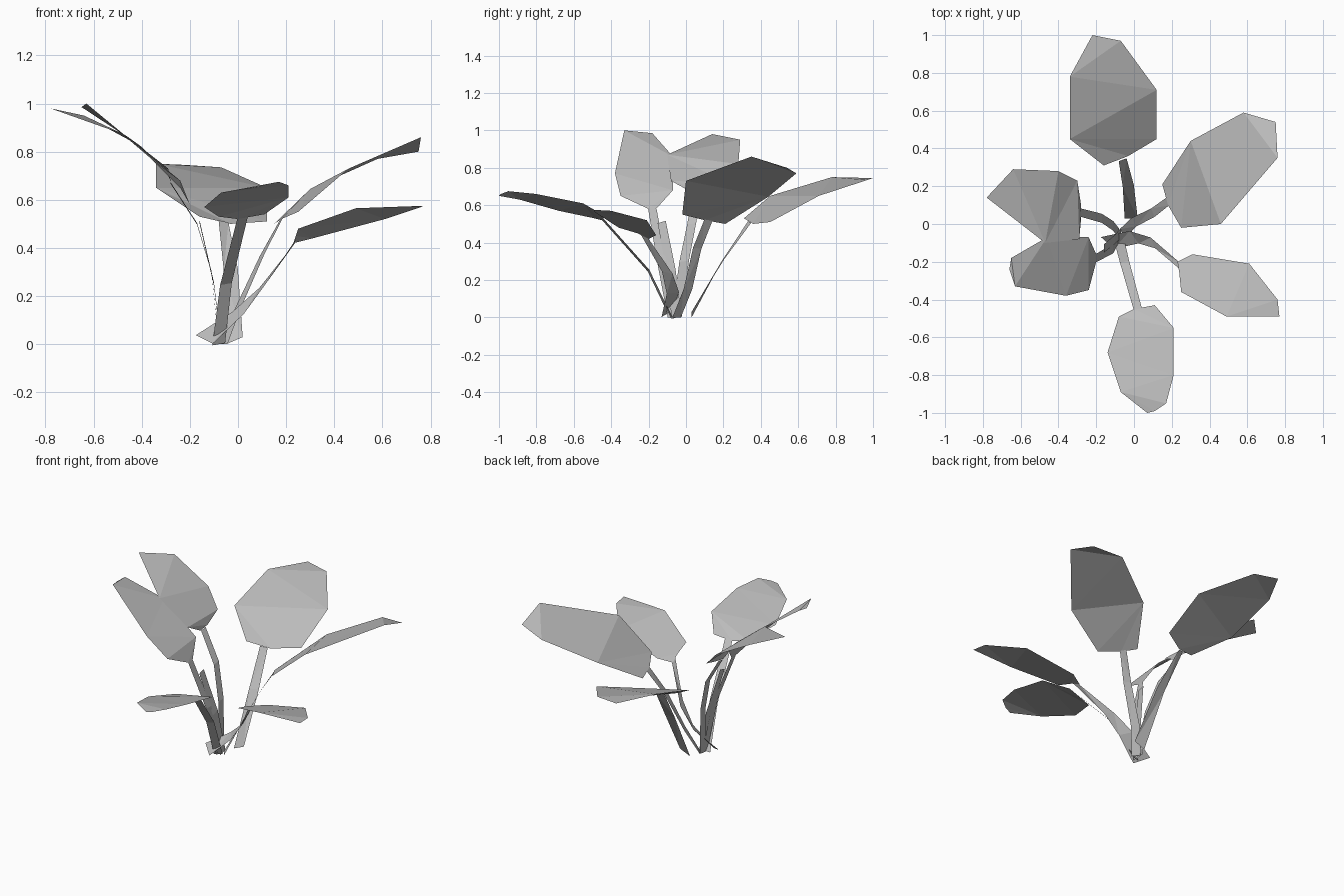
import bpy
import bmesh
from mathutils import Vector

cube = bpy.data.objects.get("Cube")
if cube:
    bpy.data.objects.remove(cube, do_unlink=True)

# Single flat grey for the whole plant
grey = bpy.data.materials.new("plain_grey")
grey.use_nodes = True
colour = (0.5, 0.5, 0.5, 1)
grey.diffuse_color = colour
grey.node_tree.nodes["Principled BSDF"].inputs["Base Color"].default_value = colour

TIP_WIDTH = 0.045


def sheet(name, left_edge, right_edge):
    """Skin a thin sheet between two matching edge paths, facing upward."""
    bm = bmesh.new()
    rows = [(bm.verts.new(a), bm.verts.new(b)) for a, b in zip(left_edge, right_edge)]
    for (a, b), (d, c) in zip(rows, rows[1:]):
        bm.faces.new((a, b, c, d))
    bmesh.ops.triangulate(bm, faces=bm.faces[:])
    bm.normal_update()
    if sum(f.normal.z * f.calc_area() for f in bm.faces) < 0:
        bmesh.ops.reverse_faces(bm, faces=bm.faces[:])
    mesh = bpy.data.meshes.new(name)
    bm.to_mesh(mesh)
    bm.free()
    mesh.materials.append(grey)
    obj = bpy.data.objects.new(name, mesh)
    bpy.context.scene.collection.objects.link(obj)
    return obj


def stem(name, path, tip_across, base_across=None, base_width=0.055):
    """Flat ribbon along a path, twisting and tapering from base to tip."""
    tip_side = Vector(tip_across).normalized()
    base_side = Vector(base_across or tip_across).normalized()
    left_edge, right_edge = [], []
    for i, point in enumerate(path):
        blend = i / (len(path) - 1)
        side = base_side.lerp(tip_side, blend).normalized()
        half = (base_width + (TIP_WIDTH - base_width) * blend) / 2
        left_edge.append(Vector(point) - side * half)
        right_edge.append(Vector(point) + side * half)
    return sheet(name, left_edge, right_edge)


def leaf(position, path, left_edge, right_edge, **ribbon):
    """One stem with its broad blade; edges run from the joint to the tip."""
    across = Vector(right_edge[0]) - Vector(left_edge[0])
    stem(position + "_stem", path, across, **ribbon)
    sheet(position + "_leaf_blade", left_edge, right_edge)


# Back leaf
leaf("back",
     path=[(-.015, .03, .015), (-.03, .2, .31), (-.06, .34, .51)],
     left_edge=[(-.16, .31, .53), (-.34, .45, .65), (-.34, .78, .75), (-.22, 1, .745)],
     right_edge=[(-.03, .36, .5), (.12, .45, .51), (.12, .71, .65), (-.07, .97, .735)],
     base_across=(.07, 0, .03), base_width=0.075)

# Back left leaf
leaf("back_left",
     path=[(-.06, -.05, 0), (0, .01, .15), (.1, .06, .37), (.18, .12, .52)],
     left_edge=[(.15, .21, .5), (.3, .44, .645), (.58, .59, .77), (.75, .54, .8)],
     right_edge=[(.18, .1, .52), (.25, -.02, .55), (.46, 0, .73), (.76, .35, .86)],
     base_across=(.5, -.7, 0))

# Front left leaf
leaf("front_left",
     path=[(-.14, -.1, .02), (0, -.07, .13), (.1, -.1, .24), (.24, -.22, .43)],
     left_edge=[(.23, -.2, .42), (.31, -.16, .44), (.61, -.21, .52), (.76, -.4, .57)],
     right_edge=[(.24, -.26, .45), (.25, -.36, .48), (.49, -.49, .565), (.77, -.49, .575)],
     base_across=(.08, -.07, -.04), base_width=0.1)

# Front leaf
leaf("front",
     path=[(-.08, -.08, 0), (-.05, -.2, .25), (.02, -.45, .53)],
     left_edge=[(0, -.45, .52), (-.08, -.49, .53), (-.14, -.68, .57),
                (-.07, -.89, .63), (.07, -1, .65)],
     right_edge=[(.11, -.43, .54), (.21, -.55, .61), (.21, -.8, .66),
                 (.17, -.95, .675), (.11, -.99, .66)])

# Back right leaf
leaf("back_right",
     path=[(-.08, -.05, 0), (-.11, -.01, .3), (-.17, .03, .5), (-.28, .06, .67)],
     left_edge=[(-.28, .1, .68), (-.3, .23, .72), (-.4, .28, .82), (-.64, .29, .95)],
     right_edge=[(-.28, .03, .67), (-.29, -.08, .73), (-.47, -.1, .87), (-.78, .14, .98)])

# Front right leaf
leaf("front_right",
     path=[(-.08, -.07, 0), (-.11, -.13, .3), (-.2, -.18, .58)],
     left_edge=[(-.2, -.16, .58), (-.24, -.07, .68), (-.46, -.07, .86),
                (-.65, -.18, .985), (-.66, -.24, .98)],
     right_edge=[(-.2, -.2, .58), (-.24, -.35, .65), (-.36, -.38, .77),
                 (-.63, -.33, 1), (-.65, -.27, .985)])

# Short bare shoot near the middle
stem("young_shoot", [(-.07, -.05, 0), (-.1, -.08, .25), (-.16, -.13, .51)],
     tip_across=(0, 1, .3))
